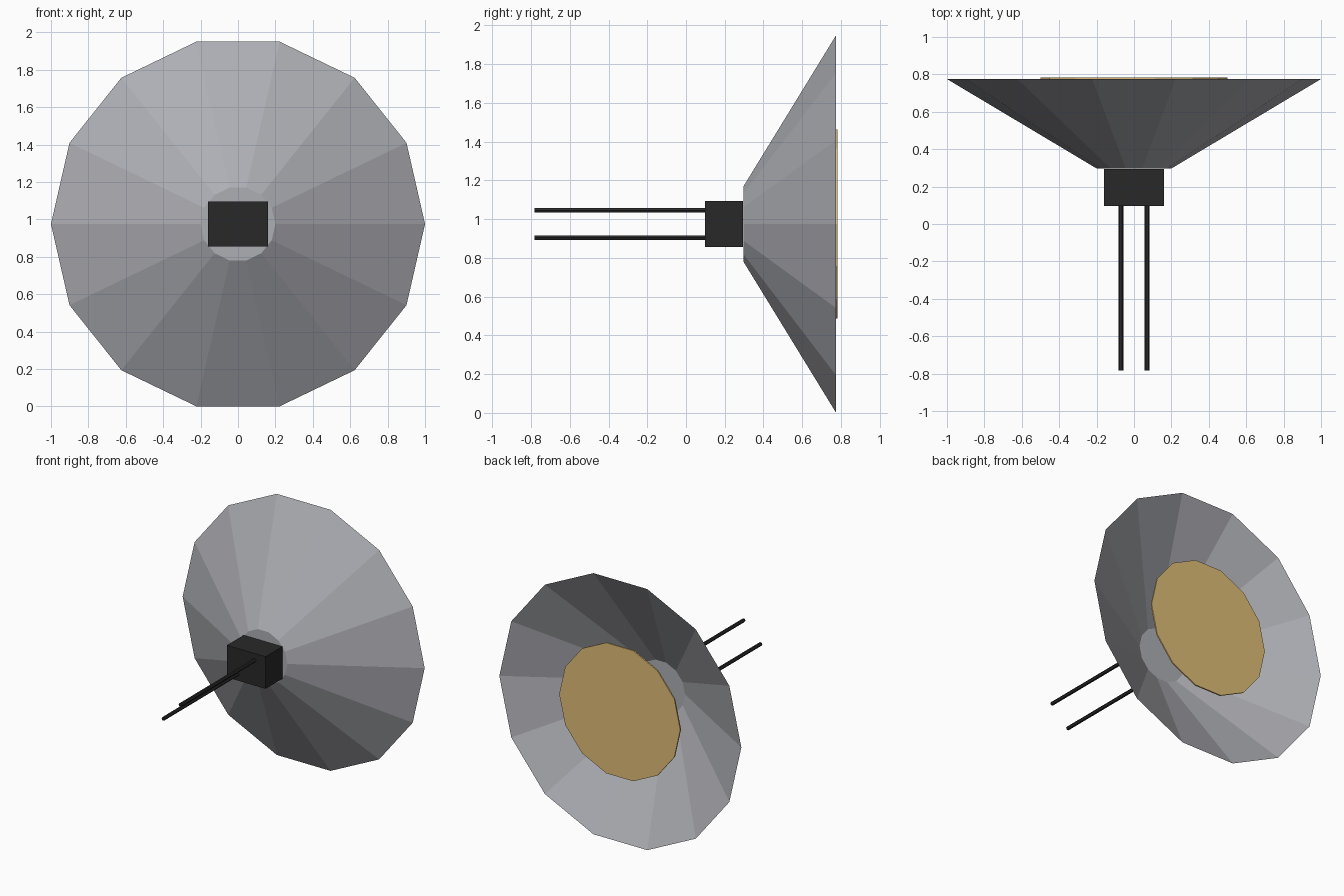
import bpy, bmesh, math

if "Cube" in bpy.data.objects:
    bpy.data.objects.remove(bpy.data.objects["Cube"])

CZ = 0.975   # height of the dish axis
SIDES = 14


def material(name, rgb):
    m = bpy.data.materials.new(name)
    m.diffuse_color = (*rgb, 1.0)
    m.use_nodes = True
    m.node_tree.nodes["Principled BSDF"].inputs["Base Color"].default_value = m.diffuse_color
    return m


grey = material("dish grey", (0.42, 0.425, 0.455))
gold = material("dull gold", (0.74, 0.51, 0.185))
black = material("soft black", (0.022, 0.022, 0.022))


def lathe_y(name, rings, sides, x, z, mat, cap_start=True, cap_end=True):
    """Flat-faced turned part along y; rings are (y, radius)."""
    bm = bmesh.new()
    loops = []
    for y, r in rings:
        loops.append([bm.verts.new((x + r * math.cos(2 * math.pi * i / sides), y,
                                    z + r * math.sin(2 * math.pi * i / sides)))
                      for i in range(sides)])
    for a, b in zip(loops, loops[1:]):
        for i in range(sides):
            j = (i + 1) % sides
            bm.faces.new((a[i], b[i], b[j], a[j]))
    if cap_start:
        bm.faces.new(loops[0])
    if cap_end:
        bm.faces.new(loops[-1][::-1])
    bm.normal_update()
    return finish(name, bm, mat)


def box(name, lo, hi, mat):
    bm = bmesh.new()
    bmesh.ops.create_cube(bm, size=1)
    for v in bm.verts:
        v.co = [(l + h) / 2 + c * (h - l) for l, h, c in zip(lo, hi, v.co)]
    return finish(name, bm, mat)


def finish(name, bm, mat):
    me = bpy.data.meshes.new(name)
    bm.to_mesh(me)
    bm.free()
    me.materials.append(mat)
    ob = bpy.data.objects.new(name, me)
    bpy.context.collection.objects.link(ob)
    return ob


# Open dish: thin shell with a closed small end
lathe_y("dish", [(0.297, 0.2), (0.775, 1.0)], SIDES, 0, CZ, grey, cap_end=False)

# Gold plate floating in the dish mouth
lathe_y("gold_plate", [(0.772, 0.5), (0.782, 0.5)], SIDES, 0, CZ, gold)

# Mounting block in front of the dish, stopping just short of its closed end
box("mount_block", (-0.16, 0.097, CZ - 0.12), (0.16, 0.295, CZ + 0.12), black)

# Two open-ended rods set on a diagonal
for s, label in ((1, "upper"), (-1, "lower")):
    lathe_y(label + "_rod", [(-0.782, 0.0135), (0.1, 0.0135)], 6,
            0.07 * s, CZ + 0.07 * s, black, cap_start=False, cap_end=False)
